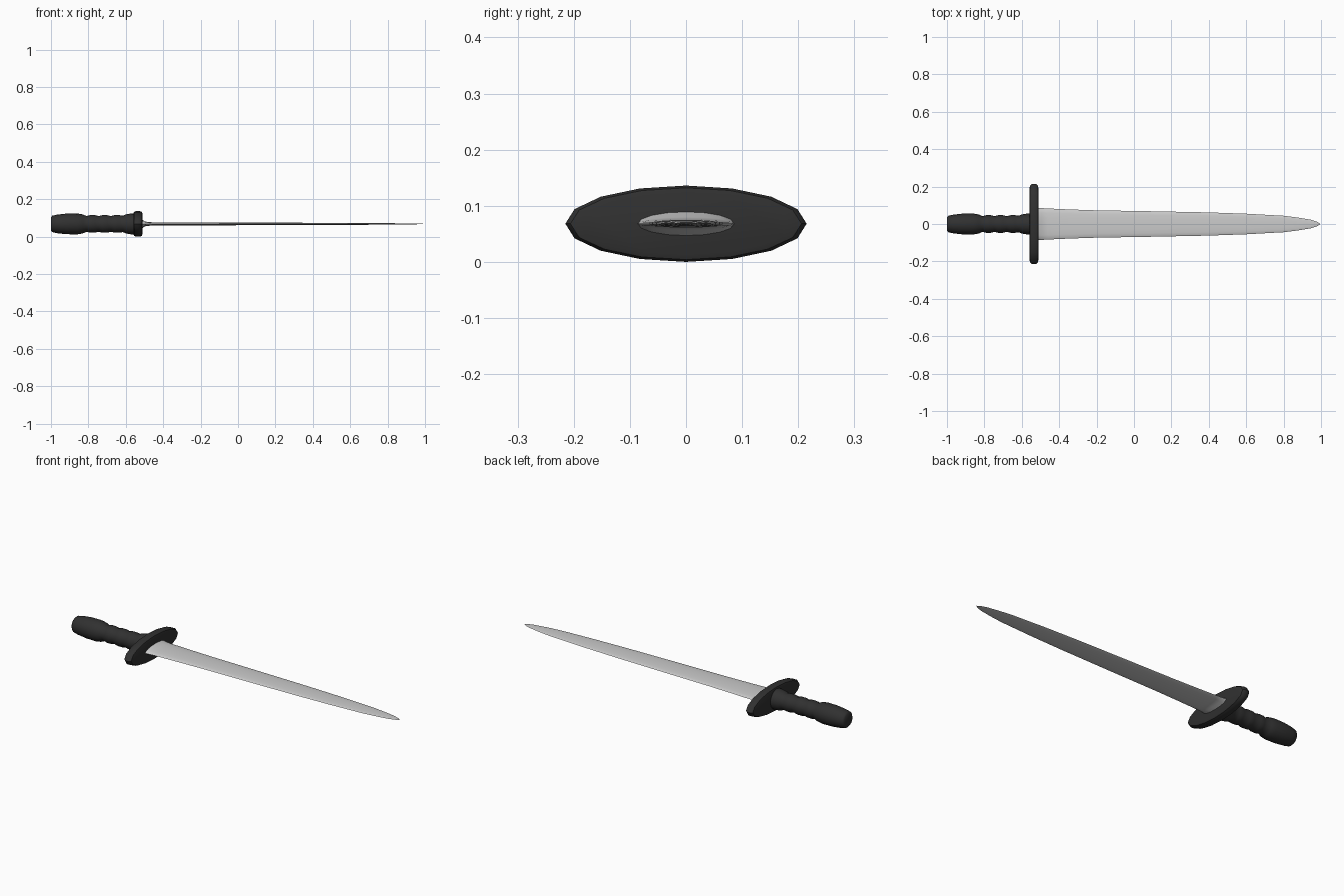
import bpy, bmesh, math

if "Cube" in bpy.data.objects:
    bpy.data.objects.remove(bpy.data.objects["Cube"])

Z = 0.068  # height of the long axis


def material(name, rgb):
    m = bpy.data.materials.new(name)
    m.diffuse_color = (*rgb, 1)
    m.use_nodes = True
    m.node_tree.nodes["Principled BSDF"].inputs["Base Color"].default_value = m.diffuse_color
    return m


def loft(name, stations, sides, mat, angle):
    """Skin elliptical rings (x, half width, half height) along x."""
    bm = bmesh.new()
    rings = []
    for x, w, h in stations:
        rings.append([bm.verts.new((x, w * math.cos(2 * math.pi * i / sides),
                                    Z + h * math.sin(2 * math.pi * i / sides)))
                      for i in range(sides)])
    for a, b in zip(rings, rings[1:]):
        for i in range(sides):
            j = (i + 1) % sides
            bm.faces.new((a[i], a[j], b[j], b[i]))
    bm.faces.new(rings[0])
    bm.faces.new(rings[-1])
    bmesh.ops.recalc_face_normals(bm, faces=bm.faces)
    me = bpy.data.meshes.new(name)
    bm.to_mesh(me)
    bm.free()
    me.materials.append(mat)
    ob = bpy.data.objects.new(name, me)
    bpy.context.collection.objects.link(ob)
    bpy.ops.object.select_all(action='DESELECT')
    ob.select_set(True)
    bpy.context.view_layer.objects.active = ob
    bpy.ops.object.shade_smooth_by_angle(angle=math.radians(angle))
    return ob


black = material("black_grip", (0.03, 0.03, 0.03))
steel = material("steel", (0.62, 0.6, 0.63))

# Blade: flared root, thin lens section, tapering to the point
loft("blade", [
    (-0.535, 0.087, 0.024), (-0.51, 0.086, 0.021), (-0.495, 0.085, 0.012),
    (-0.46, 0.083, 0.0085), (-0.35, 0.078, 0.008), (-0.2, 0.073, 0.0075),
    (0.1, 0.068, 0.007), (0.4, 0.062, 0.006), (0.6, 0.055, 0.005),
    (0.8, 0.044, 0.004), (0.88, 0.034, 0.003), (0.95, 0.022, 0.002),
    (0.98, 0.011, 0.0012), (0.995, 0.001, 0.0005)], 16, steel, 60)

# Oval guard with rounded rim
loft("guard", [
    (-0.559, 0.19, 0.055), (-0.556, 0.206, 0.064), (-0.546, 0.215, 0.068),
    (-0.524, 0.215, 0.068), (-0.514, 0.206, 0.064), (-0.511, 0.19, 0.055)],
    16, black, 40)

# Handle: bulged pommel end, then rippled finger grip
grip = [(-1.0, 0.036), (-0.993, 0.044), (-0.965, 0.050), (-0.92, 0.055),
        (-0.86, 0.056), (-0.83, 0.051)]
for k in range(3):
    x = -0.81 + k * 0.065
    grip += [(x, 0.042), (x + 0.02, 0.047), (x + 0.045, 0.047)]
grip += [(-0.615, 0.044), (-0.6, 0.051), (-0.57, 0.056), (-0.55, 0.056)]
loft("handle", [(x, r, r) for x, r in grip], 16, black, 50)
